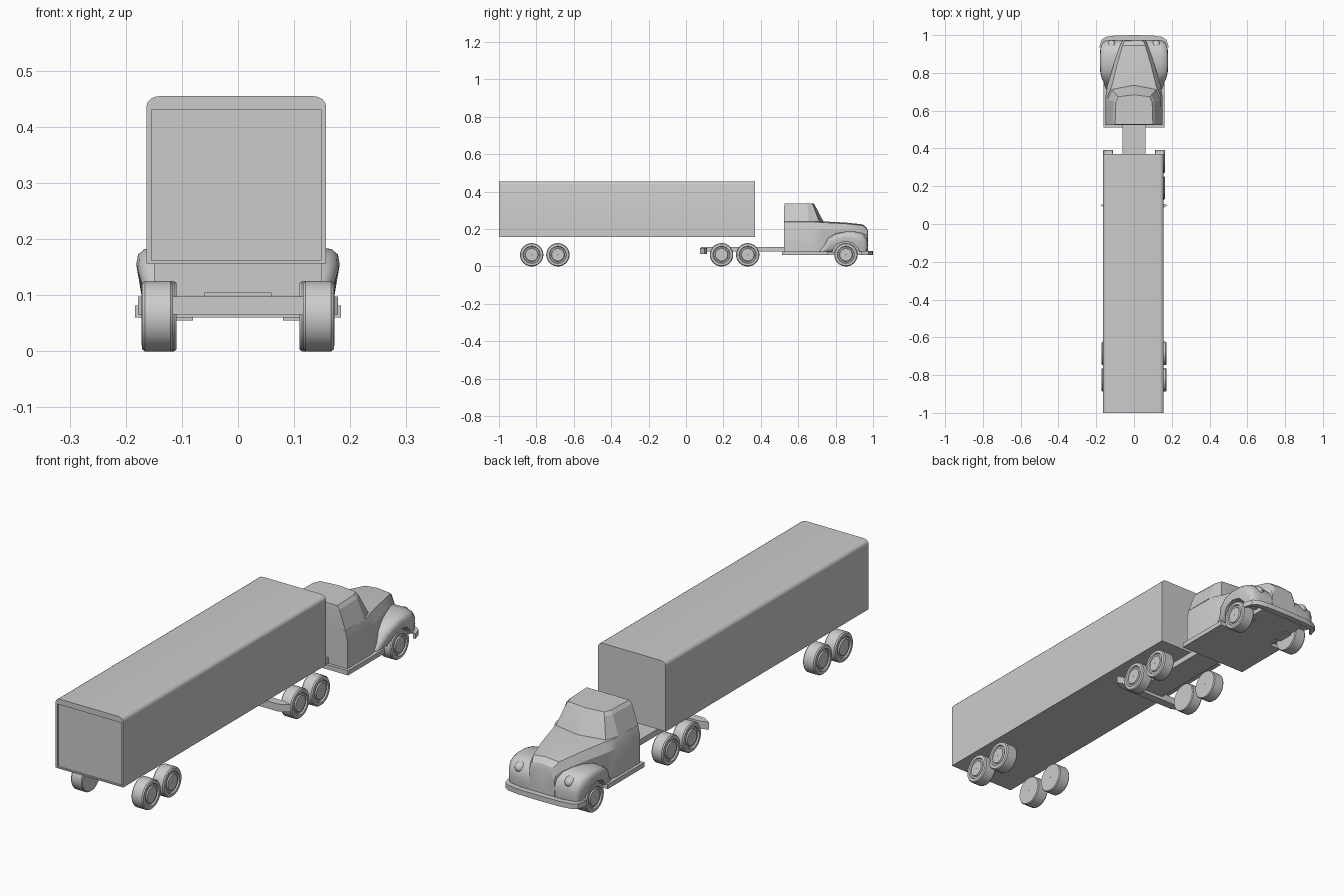
import bpy, bmesh, math
from mathutils import Vector

if "Cube" in bpy.data.objects:
    bpy.data.objects.remove(bpy.data.objects["Cube"])

GREY = (0.6, 0.6, 0.6, 1)
paint = bpy.data.materials.new("light grey")
paint.use_nodes = True
paint.diffuse_color = GREY
paint.node_tree.nodes["Principled BSDF"].inputs["Base Color"].default_value = GREY


def finish(name, bm, smooth=30):
    bmesh.ops.recalc_face_normals(bm, faces=bm.faces[:])
    mesh = bpy.data.meshes.new(name)
    bm.to_mesh(mesh)
    bm.free()
    mesh.materials.append(paint)
    obj = bpy.data.objects.new(name, mesh)
    bpy.context.collection.objects.link(obj)
    if smooth:
        bpy.ops.object.select_all(action='DESELECT')
        obj.select_set(True)
        bpy.context.view_layer.objects.active = obj
        bpy.ops.object.shade_smooth_by_angle(angle=math.radians(smooth))
    return obj


def loft(name, rings, closed=False, smooth=30):
    """Skin a row of equal closed rings; cap the ends unless it loops."""
    bm = bmesh.new()
    rows = [[bm.verts.new(p) for p in ring] for ring in rings]
    n = len(rows[0])
    pairs = list(zip(rows, rows[1:])) + ([(rows[-1], rows[0])] if closed else [])
    for a, b in pairs:
        for i in range(n):
            j = (i + 1) % n
            bm.faces.new((a[i], a[j], b[j], b[i]))
    if not closed:
        bm.faces.new(rows[0])
        bm.faces.new(rows[-1])
    return finish(name, bm, smooth)


def box(name, x, y, z):
    ring = [(x[0], y[0]), (x[1], y[0]), (x[1], y[1]), (x[0], y[1])]
    return loft(name, [[(px, py, h) for px, py in ring] for h in z], smooth=0)


def mirrored(half):
    """Complete a half outline, given as (x, a, b), across x = 0."""
    return half + [(-x, a, b) for x, a, b in reversed(half) if x > 0]


# Trailer body with rounded roof edges and a recessed rear door
def trailer():
    outline = [(-0.163, 0.157), (0.157, 0.157)]
    for k in range(5):
        a = math.radians(22.5 * k)
        outline.append((0.133 + 0.024 * math.cos(a), 0.437 + 0.018 * math.sin(a)))
    for k in range(5):
        a = math.radians(90 + 22.5 * k)
        outline.append((-0.139 + 0.024 * math.cos(a), 0.437 + 0.018 * math.sin(a)))
    loft("trailer_body", [[(x, y, z) for x, z in outline] for y in (-0.992, 0.37)], smooth=40)
    # Thin frame around the rear door
    door = [(-0.154, 0.162), (0.148, 0.162), (0.148, 0.431), (-0.154, 0.431)]
    edge = [(-0.163, 0.157), (0.157, 0.157), (0.157, 0.437), (-0.163, 0.437)]
    rings = [[(x, y, z) for x, z in pts]
             for pts, y in ((edge, -0.992), (edge, -1.0), (door, -1.0), (door, -0.992))]
    loft("rear_door_frame", rings, closed=True, smooth=0)
    loft("rear_roof_cap", [[(x, y, z) for x, z in outline[2:]] for y in (-1.0, -0.992)], smooth=40)


trailer()


# Wheels: a turned tyre and hub, outer face towards +x or -x
def wheel(name, side, y, x_in, x_out, r=0.0625):
    w = x_out
    profile = [(0.001, x_in), (r - 0.003, x_in), (r, x_in + 0.004), (r, w - 0.006),
               (r - 0.004, w - 0.001), (0.046, w), (0.043, w - 0.006),
               (0.036, w - 0.006), (0.033, w - 0.001), (0.001, w - 0.001)]
    rings = []
    for k in range(32):
        a = math.tau * k / 32
        rings.append([(side * x, y + p * math.cos(a), r + p * math.sin(a)) for p, x in profile])
    loft(name, rings, closed=True)


for side, label in ((1, "left"), (-1, "right")):
    for i, y in enumerate((-0.825, -0.685)):
        wheel(f"trailer_wheel_{label}_{i + 1}", side, y, 0.116, 0.172)
    for i, y in enumerate((0.19, 0.33)):
        wheel(f"drive_wheel_{label}_{i + 1}", side, y, 0.11, 0.164)
    wheel(f"front_wheel_{label}", side, 0.855, 0.113, 0.17)

# Tractor chassis
box("chassis_frame", (-0.06, 0.06), (0.08, 0.54), (0.08, 0.105))
box("cab_floor", (-0.162, 0.162), (0.512, 0.76), (0.06, 0.08))
box("engine_floor", (-0.11, 0.11), (0.76, 0.97), (0.06, 0.085))
for side, label in ((1, "left"), (-1, "right")):
    xs = sorted((side * 0.08, side * 0.118))
    box(f"axle_mount_{label}", xs, (0.82, 0.89), (0.055, 0.08))

# Rear crossbar with pointed ends
bar = mirrored([(0.14, 0.075, 0), (0.178, 0.1, 0), (0.14, 0.112, 0)])
loft("rear_crossbar", [[(x, y, z) for x, y, _ in bar] for z in (0.066, 0.098)], smooth=0)

# Front bumper wrapping around the corners
bumper = mirrored([(0, 1.0, 0), (0.1, 0.998, 0), (0.15, 0.99, 0), (0.172, 0.975, 0),
                   (0.184, 0.935, 0), (0.172, 0.935, 0), (0.155, 0.965, 0), (0.1, 0.975, 0),
                   (0, 0.975, 0)])
loft("front_bumper", [[(x, y, z) for x, y, _ in bumper] for z in (0.06, 0.082)])


# Lower cab and hood: y, lower half width, upper half width, shoulder height, crown height
def body_ring(y, low, top, shoulder, crown):
    return mirrored([(0, y, 0.075), (low, y, 0.075), (low, y, shoulder),
                     (top, y, crown - 0.006), (0, y, crown)])


loft("cab_and_hood", [body_ring(*s) for s in (
    (0.525, 0.15, 0.141, 0.2, 0.245), (0.68, 0.15, 0.138, 0.2, 0.245),
    (0.73, 0.142, 0.118, 0.2, 0.241), (0.85, 0.106, 0.088, 0.195, 0.235),
    (0.945, 0.074, 0.06, 0.185, 0.225), (0.968, 0.062, 0.05, 0.17, 0.205),
    (0.974, 0.06, 0.046, 0.15, 0.185))], smooth=20)

# Cab roof and windscreen: stacked outlines with an angled corner pillar
levels = [
    (0.24, [(0.141, 0.525), (0.14, 0.655), (0.118, 0.712), (0, 0.735)]),
    (0.322, [(0.112, 0.525), (0.108, 0.65), (0.092, 0.682), (0, 0.692)]),
    (0.336, [(0.1, 0.527), (0.096, 0.645), (0.084, 0.674), (0, 0.684)]),
]
loft("cab_roof", [mirrored([(x, y, z) for x, y in pts]) for z, pts in levels], smooth=15)

# Front fenders: outer curve (y, z), wheel arch (y, z) and outer half width
stations = [
    (0.7, 0.078, 0.765, 0.078, 0.152), (0.735, 0.11, 0.784, 0.082, 0.162),
    (0.757, 0.15, 0.79, 0.1, 0.172), (0.8, 0.176, 0.81, 0.121, 0.179),
    (0.85, 0.186, 0.85, 0.134, 0.181), (0.9, 0.187, 0.892, 0.125, 0.181),
    (0.94, 0.18, 0.918, 0.1, 0.178), (0.965, 0.155, 0.925, 0.085, 0.172),
    (0.974, 0.12, 0.925, 0.08, 0.168), (0.97, 0.08, 0.922, 0.078, 0.165),
]


def fender_ring(side, oy, oz, ay, az, w):
    section = [(0.05, 0), (w - 0.04, 0), (w - 0.014, 0.08), (w - 0.003, 0.25),
               (w, 0.55), (w - 0.006, 1), (0.05, 1)]
    return [(side * x, oy + (ay - oy) * t, oz + (az - oz) * t) for x, t in section]


for side, label in ((1, "left"), (-1, "right")):
    loft(f"fender_{label}", [fender_ring(side, *s) for s in stations], smooth=50)
    # Headlight pod bulging from the fender
    bm = bmesh.new()
    bmesh.ops.create_uvsphere(bm, u_segments=16, v_segments=10, radius=0.024)
    for v in bm.verts:
        v.co = Vector((v.co.x + side * 0.118, v.co.y * 1.3 + 0.943, v.co.z + 0.152))
    finish(f"headlight_{label}", bm, 60)
